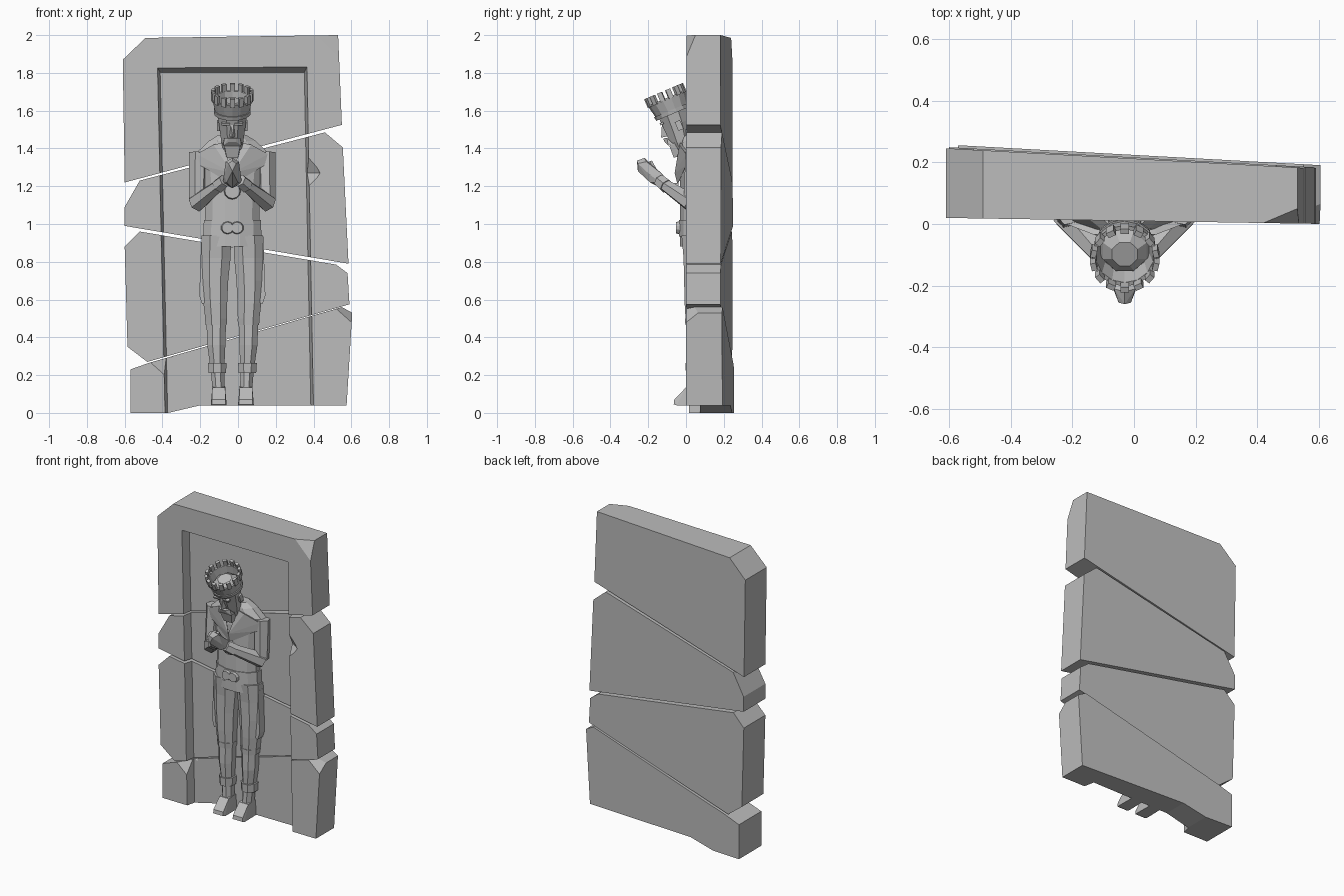
import bpy, bmesh, math
from mathutils import Matrix, Vector

old = bpy.data.objects.get("Cube")
if old:
    bpy.data.objects.remove(old, do_unlink=True)

stone = bpy.data.materials.new("grey stone")
stone.use_nodes = True
GREY = (0.5, 0.5, 0.5, 1)
stone.diffuse_color = GREY
stone.node_tree.nodes["Principled BSDF"].inputs["Base Color"].default_value = GREY

CX = -0.03  # centre line of the figure
HEAD = Matrix.Translation((CX, 0.01, 1.40)) @ Matrix.Rotation(math.radians(23), 4, 'X')
BODY = Matrix.Translation((CX, 0, 0))
WORLD = Matrix.Identity(4)


def finish(name, bm, matrix=BODY):
    bmesh.ops.transform(bm, matrix=matrix, verts=bm.verts)
    bmesh.ops.recalc_face_normals(bm, faces=bm.faces)
    mesh = bpy.data.meshes.new(name)
    bm.to_mesh(mesh)
    bm.free()
    mesh.materials.append(stone)
    obj = bpy.data.objects.new(name, mesh)
    bpy.context.collection.objects.link(obj)
    return obj


def hull(name, points, matrix=BODY):
    bm = bmesh.new()
    for p in points:
        bm.verts.new(p)
    res = bmesh.ops.convex_hull(bm, input=bm.verts)
    loose = [g for g in res["geom_interior"] if isinstance(g, bmesh.types.BMVert)]
    bmesh.ops.delete(bm, geom=loose, context='VERTS')
    bmesh.ops.dissolve_limit(bm, angle_limit=0.02, verts=bm.verts, edges=bm.edges)
    return finish(name, bm, matrix)


def loft(name, rings, n=8, matrix=BODY, loop=False):
    """Rings are (x, y, z, half width, half depth)."""
    bm = bmesh.new()
    loops = []
    for x, y, z, rx, ry in rings:
        angles = [2 * math.pi * (i + 0.5) / n for i in range(n)]
        loops.append([bm.verts.new((x + rx * math.cos(a), y + ry * math.sin(a), z)) for a in angles])
    pairs = list(zip(loops, loops[1:]))
    if loop:
        pairs.append((loops[-1], loops[0]))
    else:
        bm.faces.new(loops[0])
        bm.faces.new(loops[-1])
    for a, b in pairs:
        for i in range(n):
            j = (i + 1) % n
            bm.faces.new((a[i], a[j], b[j], b[i]))
    return finish(name, bm, matrix)


def limb(name, a, b, r1, r2, sides=6):
    a, b = Vector(a), Vector(b)
    d = b - a
    m = Matrix.Translation((a + b) / 2) @ d.to_track_quat('Z', 'Y').to_matrix().to_4x4()
    bm = bmesh.new()
    bmesh.ops.create_cone(bm, cap_ends=True, segments=sides, radius1=r1, radius2=r2,
                          depth=d.length, matrix=m)
    return finish(name, bm)


def box(name, centre, size, matrix=BODY):
    bm = bmesh.new()
    bmesh.ops.create_cube(bm, size=1, matrix=Matrix.Translation(centre) @ Matrix.Diagonal((*size, 1)))
    return finish(name, bm, matrix)


def carve(obj, cutter):
    mod = obj.modifiers.new("carve", 'BOOLEAN')
    mod.operation, mod.solver, mod.object = 'DIFFERENCE', 'EXACT', cutter
    bpy.context.view_layer.objects.active = obj
    bpy.ops.object.modifier_apply(modifier=mod.name)
    bpy.data.objects.remove(cutter, do_unlink=True)


def chip(obj, corner, *tri):
    """Break a corner off along the plane through three points."""
    tri = [Vector(p) for p in tri]
    mid = sum(tri, Vector()) / 3
    corner = Vector(corner)
    carve(obj, hull("chip", [mid + 2.5 * (p - mid) for p in tri] + [corner + 2 * (corner - mid)], WORLD))


# Broken slab, four wedge-ended pieces
def slab(name, outline, back):
    bm = bmesh.new()
    front = [bm.verts.new((x, 0.01 - 0.016 * x, z)) for x, z in outline]
    rear = [bm.verts.new((x, back - 0.055 * x, z)) for x, z in outline]
    bm.faces.new(front)
    bm.faces.new(rear)
    for i in range(len(front)):
        j = (i + 1) % len(front)
        bm.faces.new((front[i], front[j], rear[j], rear[i]))
    return finish(name, bm, WORLD)


top = slab("slab_top", [(-.6, 1.22), (-.61, 1.87), (-.49, 1.985), (.53, 2), (.55, 1.525)], .212)
upper = slab("slab_upper", [(-.6, .99), (-.6, 1.09), (-.52, 1.23), (.46, 1.485), (.555, 1.405), (.585, .79)], .216)
lower = slab("slab_lower", [(-.585, .35), (-.6, .88), (-.52, .96), (.52, .785), (.58, .74), (.59, .575), (-.48, .27)], .214)
base = slab("slab_base", [(-.57, 0), (-.57, .23), (-.47, .265), (.55, .56), (.605, .53), (.575, .04), (-.2, .04), (-.37, 0)], .224)

# Sunken niche running through all pieces
for piece in (top, upper, lower, base):
    niche = [(x, y, z) for y, l, r, t in ((-.05, .015, .013, 1.853), (.075, -.015, -.012, 1.803))
             for x, z in ((-.427 - l, t), (.363 + r, t), (-.385 - l, -.1), (.4 + r, -.1))]
    carve(piece, hull("niche", niche, WORLD))

# Chipped corners
chip(top, (.53, 0, 2), (.41, 0, 2), (.53, .05, 2), (.535, 0, 1.88))
chip(base, (.6, 0, .55), (.52, 0, .55), (.6, .06, .53), (.6, 0, .48))
chip(base, (-.4, .016, .28), (-.47, .016, .27), (-.39, .06, .285), (-.4, .016, .21))
carve(upper, hull("edge_chip", [(.37, -.03, 1.42), (.37, -.03, 1.14), (.45, -.03, 1.27),
                                (.43, .012, 1.27), (.35, .06, 1.27)], WORLD))

# Torso, hips and belt
loft("torso", [(0, .05, .88, .155, .085), (0, .05, 1.0, .148, .085), (0, .05, 1.15, .15, .085),
               (0, .05, 1.32, .17, .085), (0, .05, 1.42, .13, .07)], 12)
loft("belt", [(0, .05, .935, .16, .09), (0, .05, 1.02, .156, .09)], 12)
for s in (-1, 1):
    limb("buckle", (s * .025, -.03, .98), (s * .025, -.052, .98), .036, .03, 10)
limb("pendant", (0, -.04, 1.175), (0, -.065, 1.175), .045, .04, 12)

# Shoulder cape and neck
loft("neck", [(0, .03, 1.38, .06, .05), (0, 0, 1.5, .055, .05)])
loft("cape", [(0, .05, 1.325, .19, .075), (0, .05, 1.36, .218, .085), (0, .045, 1.44, .13, .075),
              (0, .04, 1.47, .08, .06)], 10)

for s in (-1, 1):
    # Cape flaps meeting in a point on the chest
    hull("cape_flap", [(s * .19, .0, 1.37), (s * .17, .0, 1.31), (s * .1, -.035, 1.42), (s * .05, -.03, 1.43),
                       (0, -.06, 1.27), (0, -.045, 1.21), (s * .1, .05, 1.38)])
    # Praying arms
    limb("upper_arm", (s * .18, .045, 1.38), (s * .185, .03, 1.12), .05, .045)
    limb("forearm", (s * .19, .03, 1.11), (s * .045, -.14, 1.225), .05, .03)
    limb("sleeve_cuff", (s * .075, -.105, 1.2), (s * .04, -.14, 1.23), .04, .036)
    hull("hand", [(0, -.13, 1.19), (s * .05, -.13, 1.215), (s * .045, -.12, 1.26), (0, -.17, 1.30),
                  (s * .045, -.19, 1.26), (s * .035, -.21, 1.33), (0, -.22, 1.35), (0, -.26, 1.335),
                  (s * .02, -.255, 1.32), (0, -.255, 1.28), (s * .03, -.19, 1.22)])
    limb("thumb", (s * .03, -.15, 1.25), (s * .012, -.19, 1.33), .016, .012, 5)

    # Legs with flared breeches, stockings and cuffs
    loft("thigh", [(s * .085, .05, .94, .085, .08), (s * .088, .05, .82, .085, .068),
                   (s * .092, .05, .7, .076, .065), (s * .09, .05, .58, .068, .062),
                   (s * .085, .05, .47, .06, .055)])
    hull("breeches_flap", [(s * x, y, z) for y in (.02, .09) for x, z in
                           ((.13, .9), (.165, .9), (.175, .62), (.16, .575), (.12, .6))])
    loft("shin", [(s * .085, .05, .48, .056, .053), (s * .085, .05, .36, .052, .055),
                  (s * .078, .05, .22, .038, .045), (s * .072, .045, .1, .034, .045)])
    loft("stocking_cuff", [(s * .08, .05, .21, .05, .055), (s * .08, .05, .265, .054, .057)])
    loft("knee_band", [(s * .086, .05, .465, .06, .058), (s * .086, .05, .5, .064, .06)])
    hull("shoe", [(s * (.072 + dx * w), y, z) for dx in (-1, 1) for w, y, z in
                  ((.04, .09, .04), (.034, .09, .14), (.034, .0, .135), (.042, -.02, .04),
                   (.042, -.05, .04), (.036, -.065, .045), (.036, -.062, .07), (.034, -.01, .105))])

# Bowed head
loft("head", [(0, -.025, -.02, .045, .042), (0, -.018, .05, .062, .06), (0, -.005, .14, .075, .078),
              (0, 0, .22, .086, .086), (0, 0, .25, .076, .076), (0, 0, .275, .045, .045)], 8, HEAD)
hull("beard", [(s * x, y, z) for s in (-1, 1) for x, y, z in
               ((.046, -.04, .06), (.042, -.085, .05), (.03, -.088, -.015), (.035, -.03, -.03))], HEAD)
hull("moustache", [(s * x, y, z) for s in (-1, 1) for x, y, z in
                   ((.02, -.1, .1), (.042, -.08, .095), (.05, -.06, .05), (.048, -.09, .055), (.02, -.1, .08))], HEAD)
hull("nose", [(-.008, -.075, .175), (.008, -.075, .175), (-.018, -.07, .1), (.018, -.07, .1), (0, -.108, .108)], HEAD)
for s in (-1, 1):
    box("brow", (s * .034, -.076, .175), (.045, .02, .012), HEAD)
    box("ear", (s * .074, .005, .13), (.015, .03, .05), HEAD)

# Flared crown with battlements
loft("crown_band", [(0, 0, z, r, r) for z, r in ((.205, .09), (.29, .108), (.29, .094), (.205, .078))], 14, HEAD, True)
loft("crown_rim", [(0, 0, z, r, r) for z, r in ((.2, .097), (.222, .1), (.222, .08), (.2, .08))], 14, HEAD, True)
for i in range(14):
    turn = HEAD @ Matrix.Rotation(2 * math.pi * i / 14, 4, 'Z')
    box("crown_merlon", (0, -.103, .305), (.026, .018, .05), turn)
